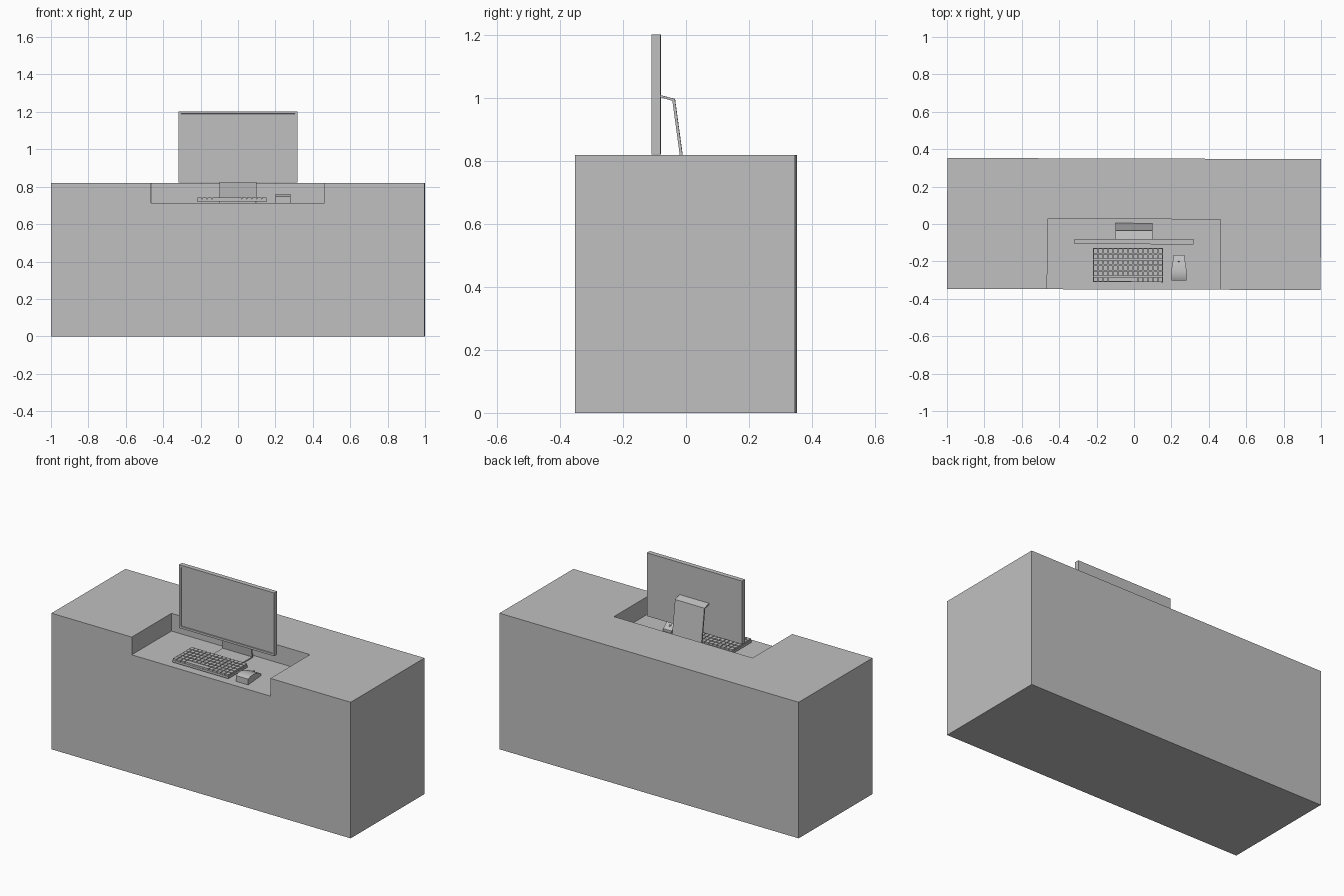
import bpy, bmesh
from mathutils import Matrix, Vector

cube = bpy.data.objects.get("Cube")
if cube:
    bpy.data.objects.remove(cube)

grey = bpy.data.materials.new("silver_grey")
grey.use_nodes = True
colour = (0.527, 0.527, 0.527, 1)
grey.diffuse_color = colour
grey.node_tree.nodes["Principled BSDF"].inputs["Base Color"].default_value = colour

TURN = -0.003  # the whole set stands very slightly turned


def finish(name, bm):
    bmesh.ops.recalc_face_normals(bm, faces=bm.faces)
    mesh = bpy.data.meshes.new(name)
    bm.to_mesh(mesh)
    bm.free()
    mesh.materials.append(grey)
    obj = bpy.data.objects.new(name, mesh)
    obj.rotation_euler.z = TURN
    bpy.context.collection.objects.link(obj)
    return obj


def add_box(bm, low, high):
    low, high = Vector(low), Vector(high)
    place = Matrix.Translation((low + high) / 2) @ Matrix.Diagonal((*(high - low), 1))
    bmesh.ops.create_cube(bm, size=1, matrix=place)


def box(name, low, high):
    bm = bmesh.new()
    add_box(bm, low, high)
    return finish(name, bm)


def side_profile(name, points, x_range):
    """Sweep a (y, z) outline across x; x_range gives both x ends at each y."""
    bm = bmesh.new()
    sides = [[bm.verts.new((x_range(y)[i], y, z)) for y, z in points] for i in (0, 1)]
    bm.faces.new(sides[0])
    bm.faces.new(sides[1])
    for i in range(len(points)):
        j = (i + 1) % len(points)
        bm.faces.new((sides[0][i], sides[0][j], sides[1][j], sides[1][i]))
    return finish(name, bm)


FLOOR = 0.713

# Desk block with a recess open to the front
desk = box("desk", (-0.999, -0.35, 0), (0.999, 0.35, 0.82))
cutter = box("recess_cutter", (-0.463, -0.5, FLOOR), (0.463, 0.026, 1))
cutter.hide_render = True
cut = desk.modifiers.new("recess", "BOOLEAN")
cut.operation = "DIFFERENCE"
cut.solver = "EXACT"
cut.object = cutter
bpy.context.view_layer.objects.active = desk
desk.select_set(True)
bpy.ops.object.modifier_apply(modifier=cut.name)
bpy.data.objects.remove(cutter)

# Monitor with a sunken screen
bm = bmesh.new()
add_box(bm, (-0.318, -0.108, 0.822), (0.318, -0.08, 1.203))
bm.normal_update()
front = [f for f in bm.faces if f.normal.y < -0.9]
bmesh.ops.inset_region(bm, faces=front, thickness=0.018)
bmesh.ops.inset_region(bm, faces=front, thickness=0.0005, depth=-0.006)
finish("monitor", bm)

# Bent sheet stand: arm, leaning leg and foot
stand = [(-0.08, 1.01), (-0.035, 0.998), (0.004, FLOOR), (-0.19, FLOOR),
         (-0.19, 0.72), (-0.006, 0.72), (-0.043, 0.992), (-0.08, 1.003)]
side_profile("monitor_stand", stand, lambda y: (-0.098, 0.098))

# Keyboard tray and rows of keys
X0, X1, Y0, Y1 = -0.219, 0.155, -0.311, -0.129
box("keyboard_base", (X0, Y0, 0.72), (X1, Y1, 0.733))
bm = bmesh.new()
COLUMNS, ROWS, GAP = 14, 6, 0.0022
dx, dy = (X1 - X0) / COLUMNS, (Y1 - Y0) / ROWS


def add_key(first, last, row):
    add_box(bm, (X0 + first * dx + GAP, Y0 + row * dy + GAP, 0.732),
            (X0 + last * dx - GAP, Y0 + (row + 1) * dy - GAP, 0.743))


for row in range(ROWS):
    for col in range(COLUMNS):
        if row == 0 and 3 <= col < 9:
            continue
        add_key(col, col + 1, row)
add_key(3, 9, 0)  # space bar
finish("keyboard_keys", bm)

# Mouse: wide at the palm, narrow and low at the far end
outline = [(-0.302, FLOOR), (-0.302, 0.748), (-0.285, 0.757), (-0.255, 0.759),
           (-0.225, 0.754), (-0.195, 0.743), (-0.165, 0.727), (-0.165, FLOOR)]


def mouse_range(y):
    half = 0.028 + 0.014 * min(1, (-0.165 - y) / 0.09)
    if y < -0.29:
        half -= 0.002
    return 0.241 - half, 0.241 + half


mouse = side_profile("mouse", outline, mouse_range)
bpy.ops.object.select_all(action="DESELECT")
mouse.select_set(True)
bpy.context.view_layer.objects.active = mouse
bpy.ops.object.shade_smooth_by_angle(angle=0.7)

# Scroll wheel
bm = bmesh.new()
wheel_place = Matrix.Translation((0.241, -0.195, 0.741)) @ Matrix.Rotation(1.5708, 4, "Y")
bmesh.ops.create_cone(bm, cap_ends=True, segments=16, radius1=0.008, radius2=0.008,
                      depth=0.008, matrix=wheel_place)
finish("mouse_wheel", bm)
